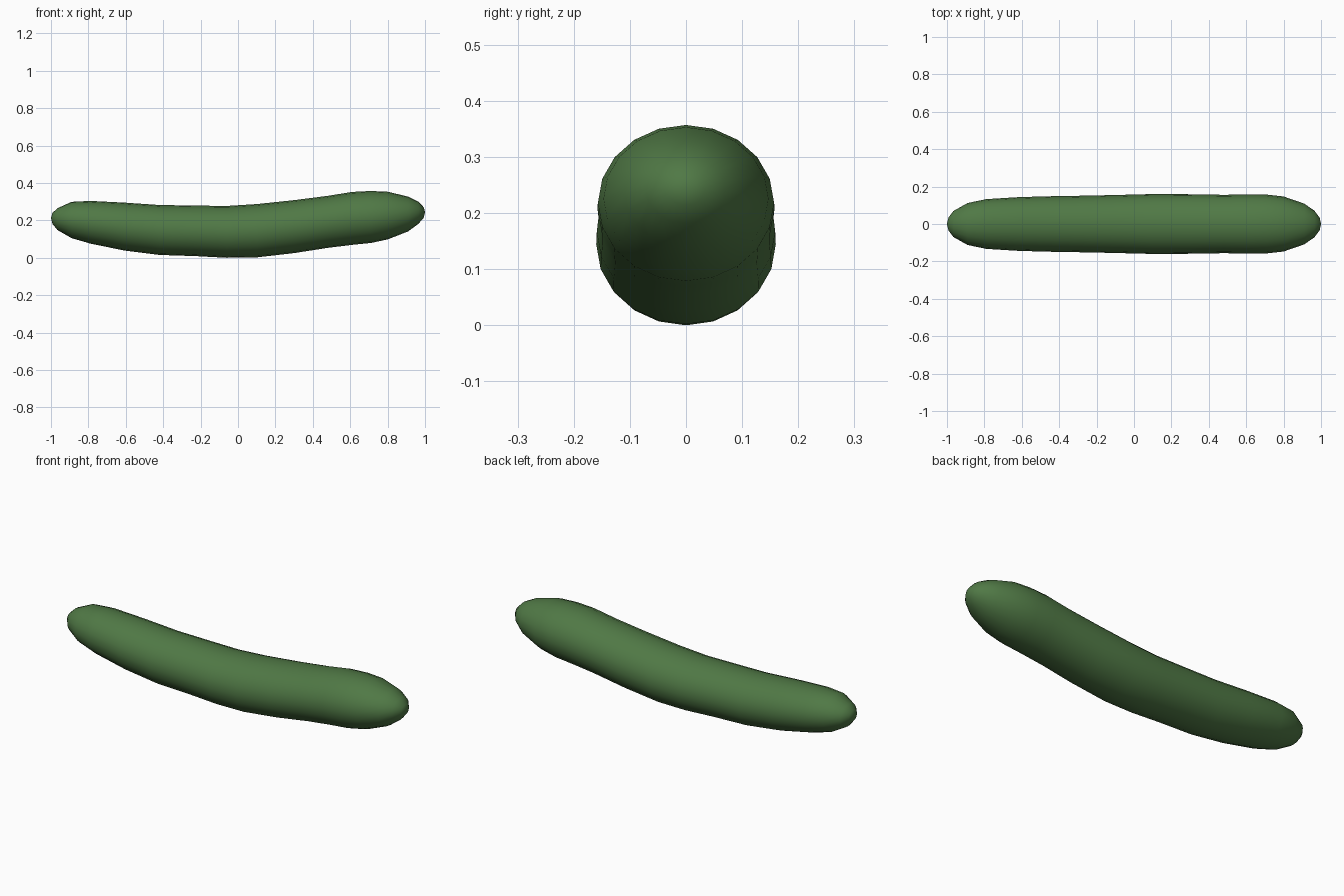
import bpy, bmesh
from math import sin, cos, tau

if "Cube" in bpy.data.objects:
    bpy.data.objects.remove(bpy.data.objects["Cube"])

SIDES = 20
# Cross-sections along the body: x, bottom z, top z, half width
SECTIONS = [
    (-0.992, 0.185, 0.244, 0.035), (-0.965, 0.152, 0.269, 0.070),
    (-0.89, 0.109, 0.303, 0.112), (-0.79, 0.080, 0.308, 0.133),
    (-0.61, 0.043, 0.299, 0.144), (-0.42, 0.019, 0.286, 0.149),
    (-0.23, 0.013, 0.283, 0.152), (-0.06, 0.004, 0.281, 0.156),
    (0.10, 0.006, 0.291, 0.160), (0.30, 0.029, 0.312, 0.159),
    (0.48, 0.057, 0.335, 0.156), (0.61, 0.073, 0.356, 0.158),
    (0.71, 0.083, 0.361, 0.157), (0.80, 0.102, 0.357, 0.147),
    (0.91, 0.145, 0.331, 0.109), (0.965, 0.186, 0.303, 0.071),
    (0.993, 0.218, 0.274, 0.033),
]
TIPS = ((-1.0, 0, 0.217), (1.0, 0, 0.248))

# Curved body: loft the rings and close with rounded tips
bm = bmesh.new()
rings = []
for x, lo, hi, ry in SECTIONS:
    zc, rz = (lo + hi) / 2, (hi - lo) / 2
    rings.append([bm.verts.new((x, ry * sin(tau * i / SIDES), zc + rz * cos(tau * i / SIDES)))
                  for i in range(SIDES)])
for a, b in zip(rings, rings[1:]):
    for i in range(SIDES):
        j = (i + 1) % SIDES
        bm.faces.new((a[i], a[j], b[j], b[i]))
for tip, ring in zip(TIPS, (rings[0], rings[-1])):
    pole = bm.verts.new(tip)
    for i in range(SIDES):
        bm.faces.new((pole, ring[i], ring[(i + 1) % SIDES]))
bmesh.ops.recalc_face_normals(bm, faces=bm.faces)
for f in bm.faces:
    f.smooth = True
# Rest exactly on the floor
low = min(v.co.z for v in bm.verts)
bmesh.ops.translate(bm, verts=bm.verts, vec=(0, 0, -low))

mesh = bpy.data.meshes.new("cucumber")
bm.to_mesh(mesh)
bm.free()
body = bpy.data.objects.new("cucumber", mesh)
bpy.context.collection.objects.link(body)

# Green skin
skin = bpy.data.materials.new("green_skin")
skin.diffuse_color = (0.08, 0.19, 0.06, 1)
skin.use_nodes = True
skin.node_tree.nodes["Principled BSDF"].inputs["Base Color"].default_value = skin.diffuse_color
mesh.materials.append(skin)
